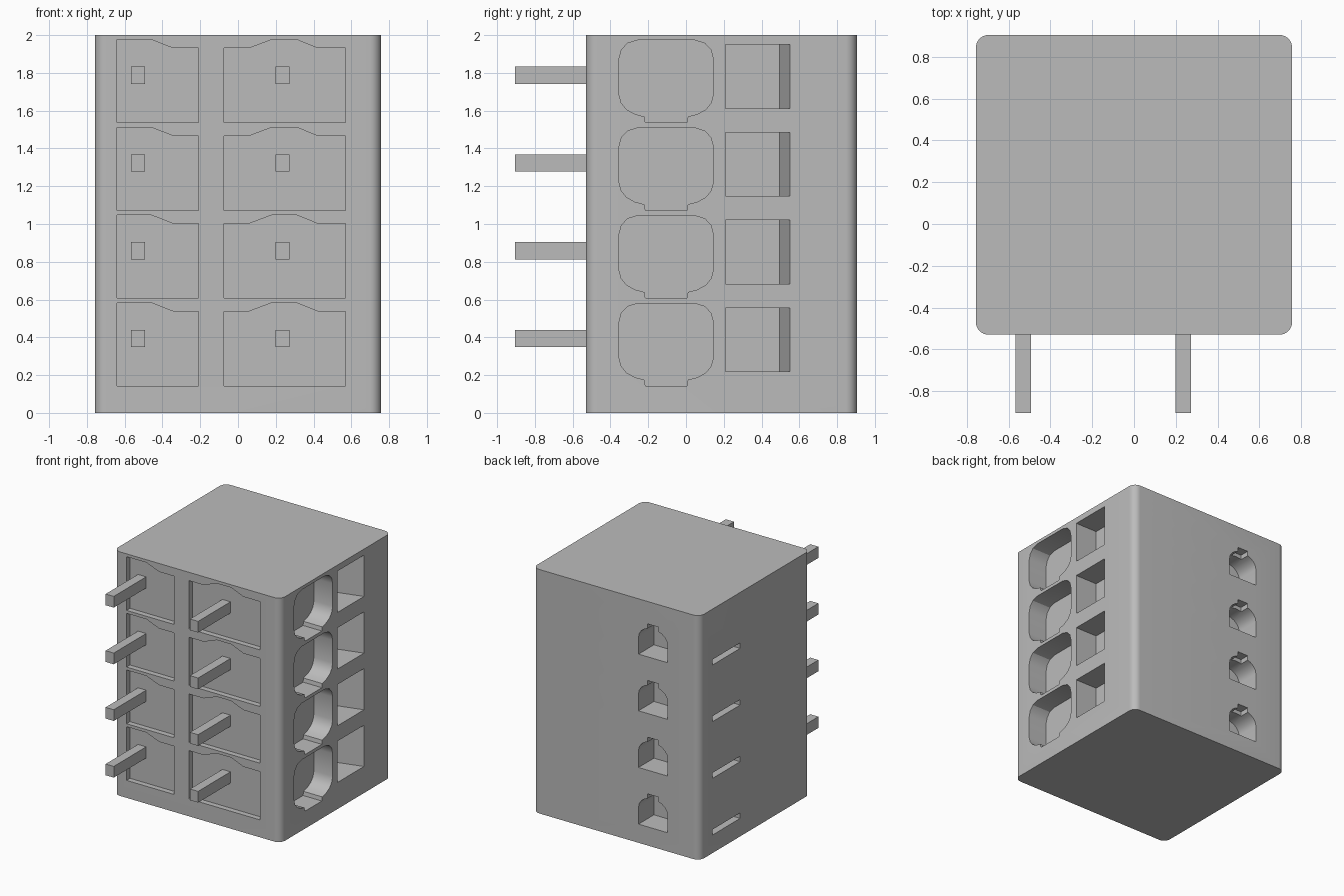
import bpy, bmesh, math
from mathutils import Vector

cube = bpy.data.objects.get("Cube")
if cube:
    bpy.data.objects.remove(cube, do_unlink=True)

grey = bpy.data.materials.new("light grey")
grey.use_nodes = True
COLOUR = (0.5, 0.5, 0.5, 1)
grey.diffuse_color = COLOUR
grey.node_tree.nodes["Principled BSDF"].inputs["Base Color"].default_value = COLOUR

W, FRONT, BACK, H = 0.757, -0.53, 0.905, 2.0
ROWS = [0.143 + 0.4645 * i for i in range(4)]


def prism(bm, outline, axis, start, end):
    """Extrude a 2D outline along an axis; the outline uses the other two axes in order."""
    rings = []
    for d in (start, end):
        ring = []
        for p in outline:
            co = list(p)
            co.insert(axis, d)
            ring.append(bm.verts.new(Vector(co)))
        rings.append(ring)
    a, b = rings
    faces = [bm.faces.new(a), bm.faces.new(b[::-1])]
    for i in range(len(a)):
        j = (i + 1) % len(a)
        faces.append(bm.faces.new((a[j], a[i], b[i], b[j])))
    bmesh.ops.recalc_face_normals(bm, faces=faces)


def rect(u0, u1, v0, v1):
    return [(u0, v0), (u1, v0), (u1, v1), (u0, v1)]


def lift(outline, z):
    return [(u, v + z) for u, v in outline]


def make_object(name, bm):
    mesh = bpy.data.meshes.new(name)
    bm.to_mesh(mesh)
    bm.free()
    mesh.materials.append(grey)
    ob = bpy.data.objects.new(name, mesh)
    bpy.context.collection.objects.link(ob)
    return ob


# Housing block with rounded upright edges
bm = bmesh.new()
prism(bm, rect(-W, W, FRONT, BACK), 2, 0, H)
upright = [e for e in bm.edges if abs(e.verts[0].co.z - e.verts[1].co.z) > 1]
bmesh.ops.bevel(bm, geom=upright, offset=0.06, segments=8, profile=0.5, affect='EDGES')
housing = make_object("housing", bm)

# Outlines of the recesses, measured from the base of each row
narrow_window = [(-0.64, 0), (-0.21, 0), (-0.21, 0.395), (-0.345, 0.395),
                 (-0.46, 0.44), (-0.64, 0.44)]
wide_window = [(-0.075, 0), (0.57, 0), (0.57, 0.395), (0.42, 0.395), (0.31, 0.44),
               (0.18, 0.44), (0.06, 0.395), (-0.075, 0.395)]
half_port = [(0.11, 0), (0.115, 0.032), (0.165, 0.045), (0.21, 0.07), (0.238, 0.105),
             (0.25, 0.15), (0.25, 0.335), (0.237, 0.385), (0.205, 0.42), (0.15, 0.437)]
port = [(y - 0.105, z) for y, z in half_port]
port += [(-y - 0.105, z) for y, z in reversed(half_port)]
arch_x, arch_r = -0.335, 0.132
arch = [(arch_x - arch_r, 0.01), (arch_x + arch_r, 0.01)]
for k in range(11):
    t = math.pi * k / 10
    arch.append((arch_x + arch_r * math.cos(t), 0.15 + 0.1 * math.sin(t)))

# Recess cutters for every row
bm = bmesh.new()
notches = bmesh.new()
for z in ROWS:
    prism(bm, lift(narrow_window, z), 1, FRONT - 0.1, FRONT + 0.045)
    prism(bm, lift(wide_window, z), 1, FRONT - 0.1, FRONT + 0.045)
    prism(bm, lift(port, z), 0, W - 0.17, W + 0.1)
    prism(bm, [(W - 0.2, 0.21), (W + 0.05, 0.21), (W + 0.05, 0.564), (W - 0.2, 0.495)],
          2, z + 0.075, z + 0.413)
    prism(bm, rect(0.38, 0.74, z + 0.005, z + 0.05), 0, -W - 0.1, -W + 0.1)
    prism(bm, lift(arch, z), 1, BACK - 0.2, BACK + 0.1)
    prism(notches, rect(arch_x - 0.05, arch_x + 0.05, z + 0.15, z + 0.28), 1,
          BACK - 0.08, BACK + 0.1)

# Cut the recesses and bake the result
cutters = [make_object("recess_cutter", bm), make_object("notch_cutter", notches)]
for cutter in cutters:
    cutter.hide_render = True
    mod = housing.modifiers.new("recesses", 'BOOLEAN')
    mod.operation = 'DIFFERENCE'
    mod.solver = 'EXACT'
    mod.object = cutter
bpy.context.view_layer.update()
baked = bpy.data.meshes.new_from_object(
    housing.evaluated_get(bpy.context.evaluated_depsgraph_get()))
housing.modifiers.clear()
housing.data = baked
for cutter in cutters:
    bpy.data.objects.remove(cutter, do_unlink=True)

bpy.ops.object.select_all(action='DESELECT')
housing.select_set(True)
bpy.context.view_layer.objects.active = housing
bpy.ops.object.shade_smooth_by_angle(angle=math.radians(30))

# Contact pins, two in each row
for row, z in enumerate(ROWS, 1):
    for side, x in (("right", -0.53), ("left", 0.235)):
        bm = bmesh.new()
        prism(bm, rect(x - 0.037, x + 0.037, z + 0.205, z + 0.297), 1, -0.905, -0.475)
        make_object(f"{side}_pin_{row}", bm)
